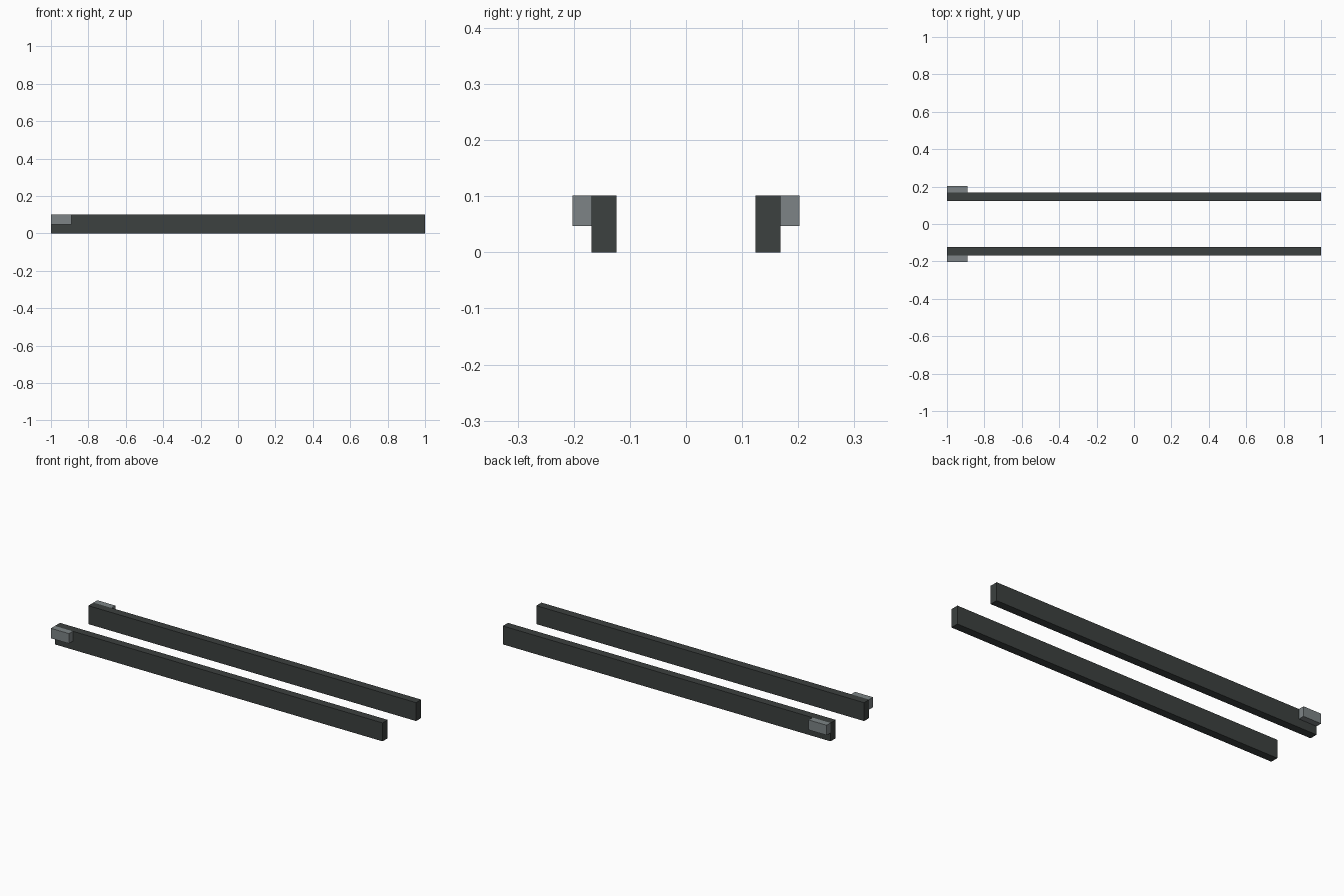
import bpy
import bmesh
from mathutils import Matrix, Vector

if "Cube" in bpy.data.objects:
    bpy.data.objects.remove(bpy.data.objects["Cube"])


def material(name, rgb):
    m = bpy.data.materials.new(name)
    m.diffuse_color = (*rgb, 1)
    m.use_nodes = True
    m.node_tree.nodes["Principled BSDF"].inputs["Base Color"].default_value = m.diffuse_color
    return m


def box(name, lo, hi, mat):
    lo, hi = Vector(lo), Vector(hi)
    bm = bmesh.new()
    bmesh.ops.create_cube(bm, size=1, matrix=Matrix.Translation((lo + hi) / 2) @ Matrix.Diagonal((*(hi - lo), 1)))
    me = bpy.data.meshes.new(name)
    bm.to_mesh(me)
    bm.free()
    me.materials.append(mat)
    ob = bpy.data.objects.new(name, me)
    bpy.context.collection.objects.link(ob)
    return ob


dark = material("dark grey", (0.045, 0.052, 0.050))
light = material("light grey", (0.205, 0.231, 0.237))

IN, MID, OUT, TOP = 0.124, 0.1685, 0.2025, 0.1015

for side, s in (("front", -1), ("back", 1)):
    ya, yb, yc = s * IN, s * MID, s * OUT
    # long rail
    box(side + "_rail", (-1, min(ya, yb), 0), (1, max(ya, yb), TOP), dark)
    # small end block on the outer face
    box(side + "_end_block", (-1, min(yb, yc), 0.0465), (-0.89, max(yb, yc), TOP), light)
